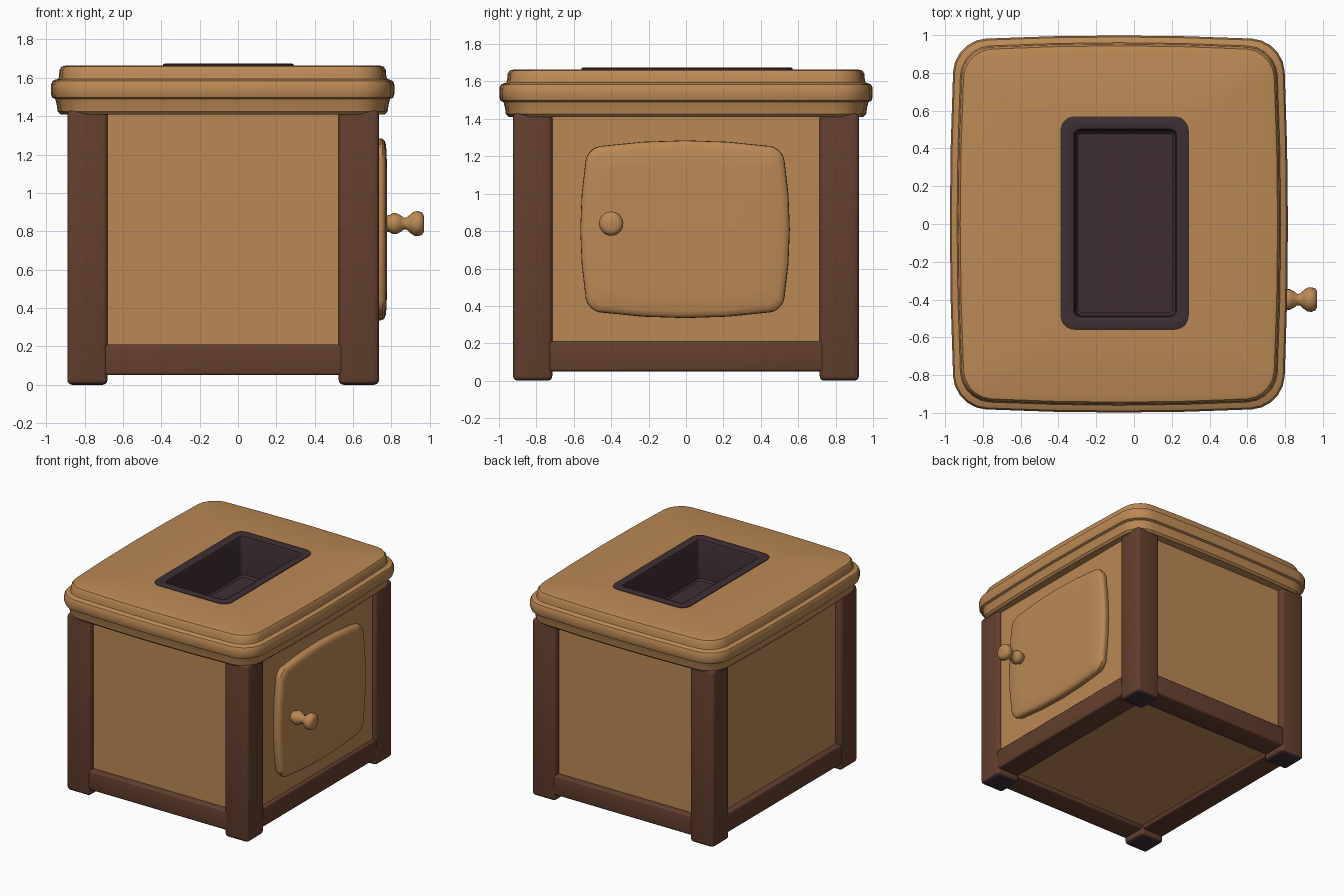
import bpy, bmesh, math
from mathutils import Vector, Matrix

if "Cube" in bpy.data.objects:
    bpy.data.objects.remove(bpy.data.objects["Cube"])

def material(name, col):
    m = bpy.data.materials.new(name)
    m.diffuse_color = (*col, 1)
    m.use_nodes = True
    m.node_tree.nodes["Principled BSDF"].inputs["Base Color"].default_value = m.diffuse_color
    return m

TAN = material("tan wood", (0.50, 0.25, 0.09))
BROWN = material("brown wood", (0.125, 0.050, 0.027))
DARK = material("dark lining", (0.048, 0.028, 0.033))

def finish(name, bm, mats, angle=35, recalc=True):
    if recalc:
        bmesh.ops.recalc_face_normals(bm, faces=bm.faces[:])
    me = bpy.data.meshes.new(name)
    bm.to_mesh(me)
    bm.free()
    ob = bpy.data.objects.new(name, me)
    bpy.context.collection.objects.link(ob)
    for m in mats:
        me.materials.append(m)
    bpy.ops.object.select_all(action='DESELECT')
    ob.select_set(True)
    bpy.context.view_layer.objects.active = ob
    bpy.ops.object.shade_smooth_by_angle(angle=math.radians(angle))
    return ob

def ring(cx, cy, hx, hy, r, bow, z):
    """Rounded rectangle whose sides bow outward by 'bow' (inside hx, hy)."""
    pts = []
    for k, (sx, sy) in enumerate(((1, 1), (-1, 1), (-1, -1), (1, -1))):
        for i in range(6):
            a = math.radians(90 * k + 18 * i)
            pts.append((sx * (hx - r) + r * math.cos(a), sy * (hy - r) + r * math.sin(a)))
        # points along the following side
        nx, ny = ((-1, 1), (-1, -1), (1, -1), (1, 1))[k]
        p = Vector((pts[-1][0], pts[-1][1]))
        q = Vector((nx * (hx - r), p.y)) if k % 2 == 0 else Vector((p.x, ny * (hy - r)))
        for t in (0.25, 0.5, 0.75):
            pts.append(tuple(p.lerp(q, t)))
    out = []
    for x, y in pts:
        u, v = x / hx, y / hy
        out.append(Vector((cx + x - bow * u * v * v, cy + y - bow * v * u * u, z)))
    return out

def loft(rings, closed=False, cap_start=False, cap_end=False):
    bm = bmesh.new()
    loops = [[bm.verts.new(p) for p in r] for r in rings]
    n = len(loops[0])
    pairs = list(zip(loops, loops[1:]))
    if closed:
        pairs.append((loops[-1], loops[0]))
    for a, b in pairs:
        for i in range(n):
            j = (i + 1) % n
            bm.faces.new((a[i], a[j], b[j], b[i]))
    if cap_start:
        bm.faces.new(loops[0])
    if cap_end:
        bm.faces.new(loops[-1])
    return bm

def box_bm(lo, hi, bevel=0.0):
    bm = bmesh.new()
    bmesh.ops.create_cube(bm, size=1)
    for v in bm.verts:
        v.co = Vector([l + (c + 0.5) * (h - l) for c, l, h in zip(v.co, lo, hi)])
    if bevel:
        bmesh.ops.bevel(bm, geom=bm.edges[:], offset=bevel, segments=3,
                        profile=0.5, affect='EDGES')
    return bm

# frame extents
X0, X1, Y0, Y1, W = -0.89, 0.735, -0.925, 0.925, 0.21

# corner posts with dark foot soles
for xn, xa in (("left", X0), ("right", X1 - W)):
    for yn, ya in (("front", Y0), ("back", Y1 - W)):
        bm = box_bm((xa, ya, 0), (xa + W, ya + W, 1.43), 0.025)
        for f in bm.faces:
            f.material_index = 1 if f.calc_center_median().z < 0.016 else 0
        finish(f"{yn}_{xn}_post", bm, [BROWN, DARK])

# bottom rails between the posts
e = 0.15
for name, lo, hi in (
        ("front_rail", (X0 + e, Y0 + .004, .05), (X1 - e, Y0 + 0.2, .21)),
        ("back_rail", (X0 + e, Y1 - 0.2, .05), (X1 - e, Y1 - .004, .21)),
        ("left_rail", (X0 + .004, Y0 + e, .05), (X0 + 0.2, Y1 - e, .21)),
        ("right_rail", (X1 - 0.2, Y0 + e, .05), (X1 - .004, Y1 - e, .21))):
    finish(name, box_bm(lo, hi, 0.015), [BROWN])

# recessed cabinet panels, open at the top under the lid
d = 0.05
bm = box_bm((X0 + d, Y0 + d, 0.08), (X1 - 0.03, Y1 - d, 1.43))
top = [f for f in bm.faces if f.normal.z > 0.9 or f.calc_center_median().z > 1.4]
bmesh.ops.delete(bm, geom=top, context='FACES_ONLY')
finish("cabinet_panels", bm, [TAN])

# moulded lid: outer profile as (inset, height), then the basin opening
LX, HX, HY = -0.08, 0.895, 0.998
BX, BHX, BHY = -0.05, 0.34, 0.565
profile = [(0.05, 1.41), (0.035, 1.425), (0.03, 1.46), (0.022, 1.49), (0.006, 1.497),
           (0, 1.515), (0, 1.565), (0.008, 1.583), (0.022, 1.59), (0.038, 1.595),
           (0.042, 1.61), (0.044, 1.64), (0.055, 1.658), (0.08, 1.665)]
rings = [ring(LX, 0, HX - i, HY - i, 0.17 - i * 0.5, 0.025, z) for i, z in profile]
rings.append(ring(BX, 0.005, BHX - 0.02, BHY - 0.02, 0.06, 0, 1.665))
rings.append(ring(BX, 0.005, BHX - 0.02, BHY - 0.02, 0.06, 0, 1.41))
finish("lid", loft(rings, closed=True), [TAN])

# dark basin sunk into the lid
bp = [(0, 1.655), (0, 1.670), (0.008, 1.674), (0.055, 1.674), (0.068, 1.668),
      (0.074, 1.65), (0.078, 1.36), (0.09, 1.345)]
rings = [ring(BX + 0.05 * min(i, .08), 0.005, BHX - i, BHY - i, max(0.075 - 0.6 * i, 0.02), 0, z)
         for i, z in bp]
finish("basin", loft(rings, cap_end=True), [DARK])

# bowed door panel on the right side: local x->y, y->z, z->x
dp = [(0.012, 0.70), (0, 0.735), (0.002, 0.752), (0.012, 0.764), (0.035, 0.772), (0.12, 0.776)]
rings = [[Vector((p.z, p.x, p.y)) for p in
          ring(-0.005, 0.81, 0.56 - i, 0.475 - i, 0.07 - i * 0.4, 0.04, z)] for i, z in dp]
finish("door", loft(rings, cap_end=True), [TAN])

# turned door knob
kp = [(0.04, 0.765), (0.045, 0.79), (0.055, 0.81), (0.055, 0.825), (0.045, 0.845),
      (0.03, 0.865), (0.032, 0.88), (0.05, 0.90), (0.064, 0.92), (0.065, 0.94),
      (0.058, 0.96), (0.04, 0.97)]
rings = [[Vector((x, -0.40 + r * math.cos(a), 0.84 + r * math.sin(a)))
          for a in (math.tau * k / 20 for k in range(20))] for r, x in kp]
finish("door_knob", loft(rings, cap_start=True, cap_end=True), [TAN], 50)
